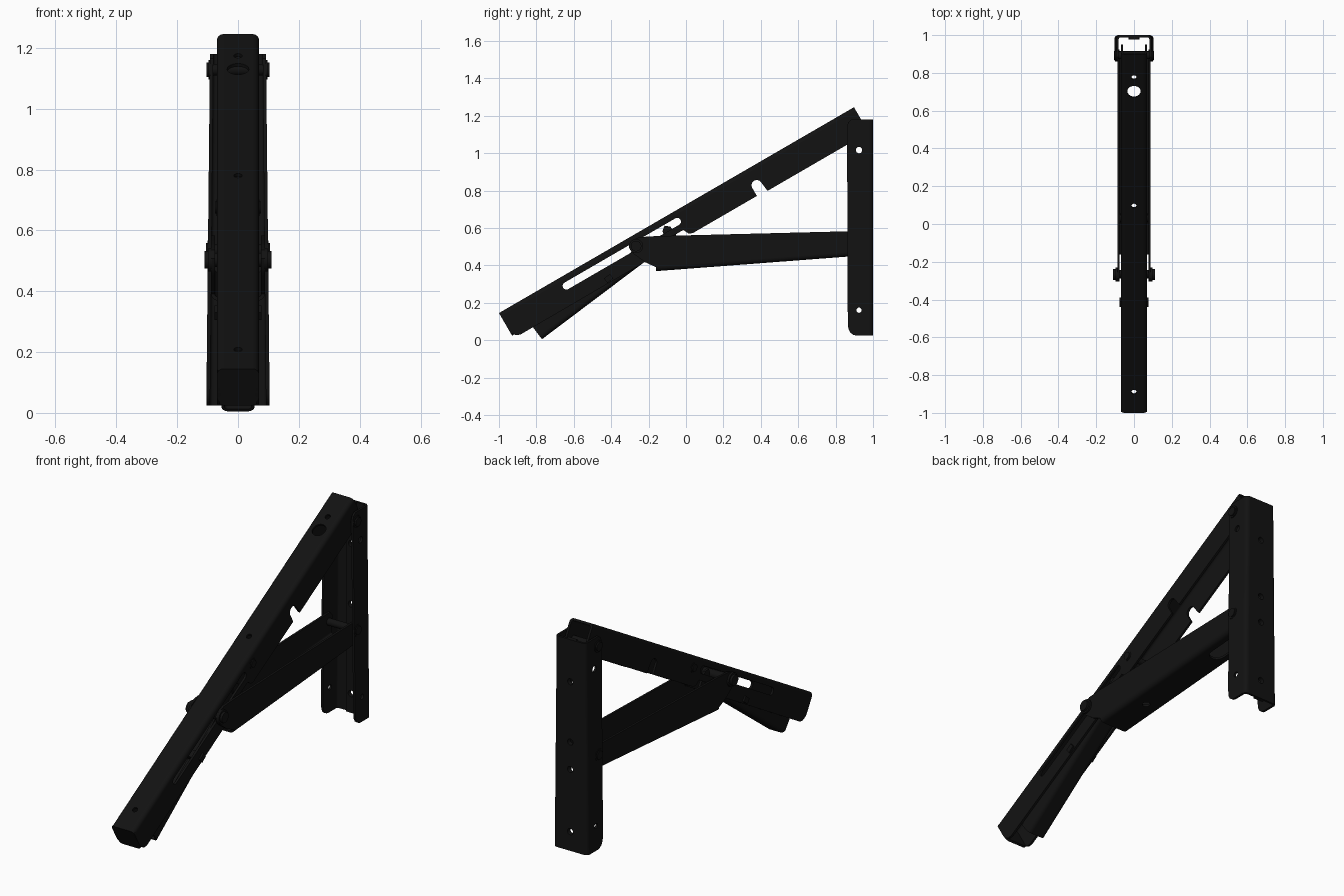
import bpy, bmesh, math
from mathutils import Vector, Matrix

if "Cube" in bpy.data.objects:
    bpy.data.objects.remove(bpy.data.objects["Cube"])

black = bpy.data.materials.new("black_coating")
black.diffuse_color = (0.006, 0.006, 0.006, 1)
black.use_nodes = True
black.node_tree.nodes["Principled BSDF"].inputs["Base Color"].default_value = black.diffuse_color
XW = Vector((1, 0, 0))


def circle(u, w, r, n=24):
    return [(u + r * math.cos(2 * math.pi * i / n), w + r * math.sin(2 * math.pi * i / n)) for i in range(n)]


def capsule(u0, u1, w, r, n=10):
    right = [(u1 + r * math.sin(math.pi * i / n), w - r * math.cos(math.pi * i / n)) for i in range(n + 1)]
    return right + [(u0 + u1 - u, 2 * w - v) for u, v in right]


def rect(u0, u1, w0, w1):
    return [(u0, w0), (u1, w0), (u1, w1), (u0, w1)]


def plate(bm, loops, centre, a, b, thick):
    """Filled outline with holes in plane a, b, thickened about centre."""
    cu = bpy.data.curves.new("tmp", 'CURVE')
    cu.dimensions, cu.fill_mode, cu.extrude = '2D', 'BOTH', thick / 2
    for pts in loops:
        sp = cu.splines.new('POLY')
        sp.points.add(len(pts) - 1)
        for p, (u, w) in zip(sp.points, pts):
            p.co = (u, w, 0, 1)
        sp.use_cyclic_u = True
    ob = bpy.data.objects.new("tmp", cu)
    bpy.context.collection.objects.link(ob)
    dg = bpy.context.evaluated_depsgraph_get()
    me = bpy.data.meshes.new_from_object(ob.evaluated_get(dg))
    m = Matrix((a, b, a.cross(b))).transposed().to_4x4()
    m.translation = centre
    me.transform(m)
    bm.from_mesh(me)
    bpy.data.objects.remove(ob)
    bpy.data.curves.remove(cu)
    bpy.data.meshes.remove(me)


def finish(bm, name):
    bmesh.ops.remove_doubles(bm, verts=bm.verts, dist=0.0001)
    bmesh.ops.recalc_face_normals(bm, faces=bm.faces)
    me = bpy.data.meshes.new(name)
    bm.to_mesh(me)
    bm.free()
    me.materials.append(black)
    ob = bpy.data.objects.new(name, me)
    bpy.context.collection.objects.link(ob)
    bpy.ops.object.select_all(action='DESELECT')
    ob.select_set(True)
    bpy.context.view_layer.objects.active = ob
    bpy.ops.object.shade_smooth_by_angle(angle=math.radians(30))
    return ob


class Frame:
    def __init__(self, y, z, deg):
        t = math.radians(deg)
        self.o = Vector((0, y, z))
        self.u = Vector((0, math.cos(t), math.sin(t)))
        self.w = Vector((0, -math.sin(t), math.cos(t)))

    def loc(self, y, z):
        d = Vector((0, y, z)) - self.o
        return d.dot(self.u), d.dot(self.w)


def channel(f, u0, u1, hw, r, t, sgn, sides, web_holes):
    """Folded sheet U: web at w=0, walls toward sgn*w."""
    bm = bmesh.new()
    plate(bm, [rect(u0, u1, r - hw, hw - r)] + web_holes, f.o + f.w * sgn * t / 2, f.u, XW, t)
    for s in (-1, 1):
        plate(bm, sides, f.o + XW * s * (hw - t / 2), f.u, f.w, t)
        arc = [math.pi / 2 * i / 6 for i in range(7)]
        ring = [(s * (hw - r + q * math.cos(a)), sgn * (r - q * math.sin(a)))
                for q, seq in ((r, arc), (r - t, arc[::-1])) for a in seq]
        plate(bm, [ring], f.o + f.u * (u0 + u1) / 2, XW, f.w, u1 - u0)
    return bm


R, T = 0.022, 0.012

# Sloping shelf arm with slot, notch and closed nose
fa = Frame(-1, 0.145, 30.1)
notch = [(1.535 + .028 * math.cos(a), -.1 + .028 * math.sin(a)) for a in [math.pi * i / 10 for i in range(11)]]
outline = [(0, -R), (2.194, -R), (2.194, -.09), (2.185, -.12), (2.15, -.15), (2.13, -.155), (1.57, -.155)] + notch + \
          [(1.507, -.15), (1.11, -.15), (1.09, -.14), (1.075, -.11), (1.0, -.11), (.96, -.155),
           (.075, -.157), (.04, -.157), (.018, -.146), (.004, -.125), (0, -.105)]
bm = channel(fa, 0, 2.194, .069, R, T, -1, [outline, capsule(.385, 1.07, -.055, .02)],
             [circle(2.052, 0, .014), circle(1.965, 0, .036), circle(1.266, 0, .014), circle(.127, 0, .014)])
nose = [(-.068, -R + .01), (.068, -R + .01), (.068, -.105), (.06, -.135), (.045, -.14),
        (-.045, -.14), (-.06, -.135), (-.068, -.105)]
plate(bm, [nose], fa.o + fa.u * T / 2, XW, fa.w, T)
for s in (-1, 1):
    # latch tabs bridging the slot
    plate(bm, [[(.965, -.15), (.975, -.06), (1.0, -.04), (1.025, -.06), (1.03, -.15)]],
          fa.o + XW * s * .052, fa.u, fa.w, T)
finish(bm, "shelf_arm")

# Wall post, slightly wider toward the foot
fp = Frame(1, 0, 90)
side = [(.025, R), (1.18, R), (1.18, .115), (1.165, .133), (1.14, .139), (.10, .135),
        (.06, .132), (.04, .122), (.028, .105), (.025, .09)]
holes = [circle(z, 0, .017) for z in (.13, .47, .62, .95)]
bm = channel(fp, .025, 1.18, .1, R, T, 1, [side, circle(1.016, .075, .017), circle(.16, .075, .014)], holes)
plate(bm, [rect(.025, 1.18, -.028, .028)] + holes, fp.o + fp.w * .016, fp.u, XW, .016)
for v in bm.verts:
    v.co.x *= 1.045 - .105 * v.co.z
finish(bm, "wall_post")

# Folding brace: channel open at the top with round pivot ears
fb = Frame(-.16, .369, 4.34)
L = 1.08
ear = [(-.165, .556), (-.246, .551), (-.289, .535), (-.305, .508), (-.298, .482), (-.278, .46), (-.219, .417)]
side = [(0, R), (L, R)] + [fb.loc(*p) for p in [(.925, .56), (.905, .583)] + ear]
finish(channel(fb, 0, L, .088, R, T, 1, [side],
               [capsule(.82, .95, 0, .042), circle(.257, 0, .02)]), "folding_brace")

# Release lever under the nose
fl = Frame(-.77, .005, 37)
side = [(0, R), (.73, R), (.73, .07), (.70, .085), (0, .08)]
bm = channel(fl, 0, .73, .055, R, .01, 1, [side], [])
plate(bm, [rect(.03, .70, -.014, .014)], fl.o + fl.w * .016, fl.u, XW, .014)
plate(bm, [rect(.46, .50, .03, .06)], fl.o, fl.u, fl.w, .156)
finish(bm, "release_lever")


# Pivot rods with stepped rivet heads
def pivot(name, y, z, r, x_wall, x_out):
    bm = bmesh.new()
    c = Vector((0, y, z))
    f = Frame(y, z, 0)
    plate(bm, [circle(0, 0, r * .6)], c, f.u, f.w, 2 * x_wall)
    for s in (-1, 1):
        mid = (x_wall + x_out) / 2
        plate(bm, [circle(0, 0, r)], c + XW * s * (x_wall + mid) / 2, f.u, f.w, mid - x_wall)
        plate(bm, [circle(0, 0, r * .75)], c + XW * s * (mid + x_out) / 2, f.u, f.w, x_out - mid)
    finish(bm, name)


pivot("arm_pivot", .893, 1.128, .032, .09, .104)
pivot("brace_pivot", .893, .535, .032, .096, .106)
pivot("sliding_pivot", -.267, .503, .038, .086, .11)
pivot("latch_pin", .03, .675, .027, .066, .076)
